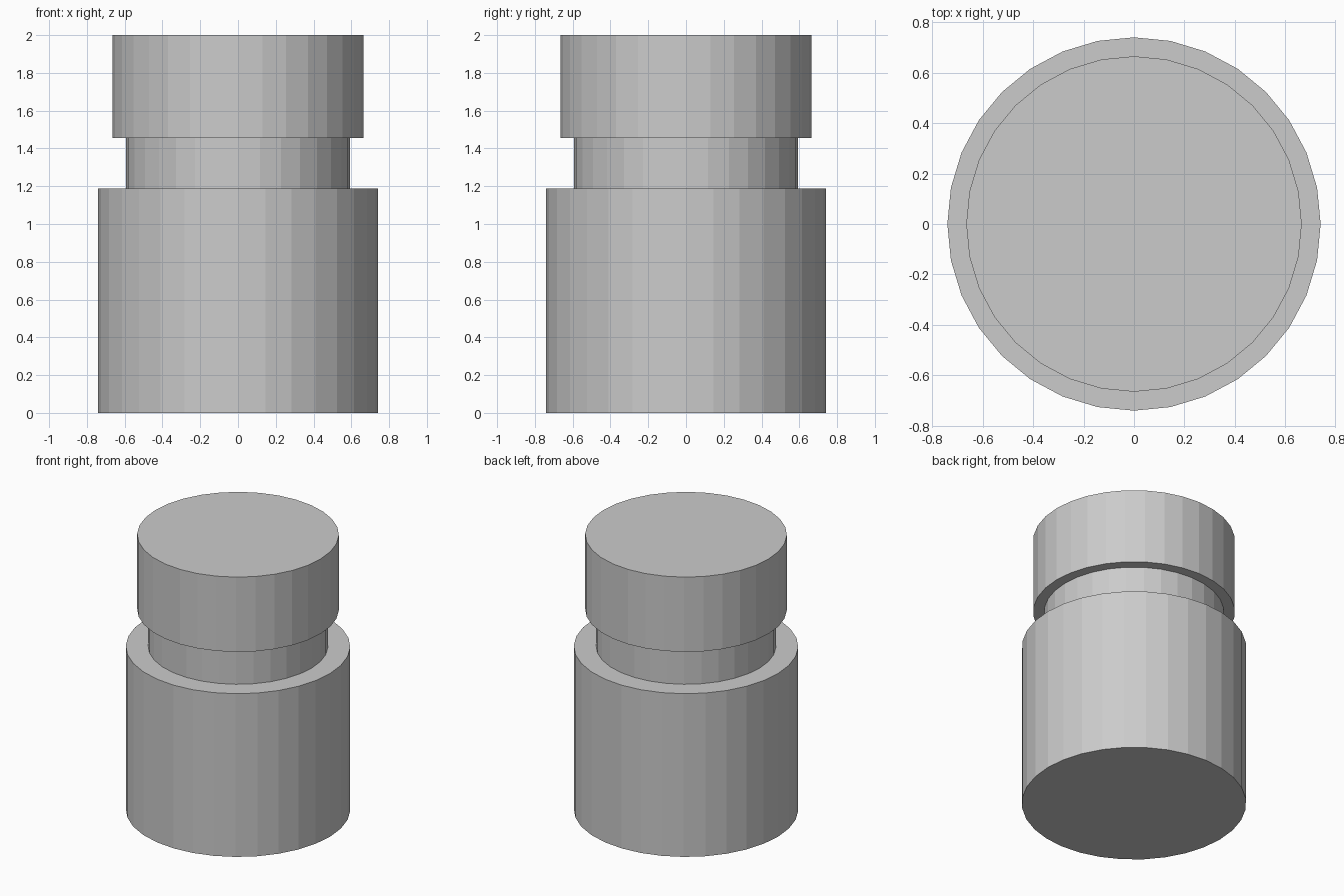
import bpy

if "Cube" in bpy.data.objects:
    bpy.data.objects.remove(bpy.data.objects["Cube"])

SIDES = 32


def cylinder(name, radius, z0, z1):
    bpy.ops.mesh.primitive_cylinder_add(
        vertices=SIDES, radius=radius, depth=z1 - z0,
        location=(0, 0, (z0 + z1) / 2))
    obj = bpy.context.object
    obj.name = name
    return obj


# Wide jar body, narrow neck and overhanging lid, all flat shaded
cylinder("body", 0.74, 0.0, 1.187)
cylinder("neck", 0.593, 1.187, 1.456)
cylinder("lid", 0.665, 1.456, 2.0)
